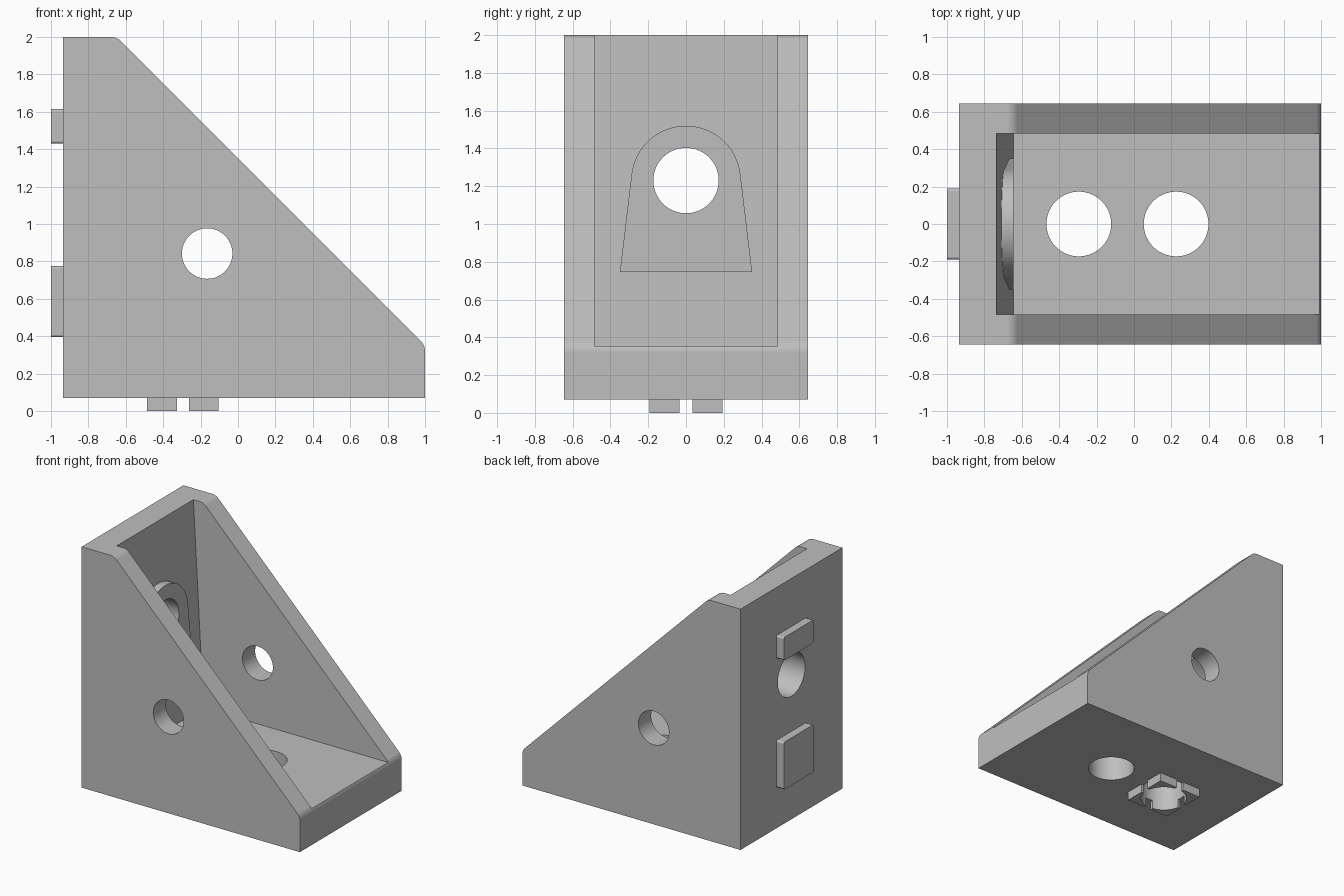
import bpy, bmesh, math

cube = bpy.data.objects.get("Cube")
if cube:
    bpy.data.objects.remove(cube, do_unlink=True)

grey = bpy.data.materials.new("light grey")
grey.use_nodes = True
COLOR = (0.52, 0.52, 0.52, 1)
grey.diffuse_color = COLOR
grey.node_tree.nodes["Principled BSDF"].inputs["Base Color"].default_value = COLOR

# Places a profile point (a, b) at depth d along the given axis
PLACE = {"x": lambda a, b, d: (d, a, b),
         "y": lambda a, b, d: (a, d, b),
         "z": lambda a, b, d: (a, b, d)}


def prism(name, points, axis, low, high):
    """Extrude a closed profile along an axis."""
    bm = bmesh.new()
    ends = [[bm.verts.new(PLACE[axis](a, b, d)) for a, b in points] for d in (low, high)]
    bm.faces.new(ends[0])
    bm.faces.new(ends[1][::-1])
    n = len(points)
    for i in range(n):
        j = (i + 1) % n
        bm.faces.new((ends[0][i], ends[0][j], ends[1][j], ends[1][i]))
    bmesh.ops.recalc_face_normals(bm, faces=bm.faces)
    mesh = bpy.data.meshes.new(name)
    bm.to_mesh(mesh)
    bm.free()
    mesh.materials.append(grey)
    obj = bpy.data.objects.new(name, mesh)
    bpy.context.collection.objects.link(obj)
    return obj


def arc(a, b, radius, start, end, steps):
    angles = [math.radians(start + (end - start) * i / steps) for i in range(steps + 1)]
    return [(a + radius * math.cos(t), b + radius * math.sin(t)) for t in angles]


def rect(a0, a1, b0, b1):
    return [(a0, b0), (a1, b0), (a1, b1), (a0, b1)]


def rod(a, b, radius, axis, low, high):
    return prism("hole_cutter", arc(a, b, radius, 0, 360, 64)[:-1], axis, low, high)


def combine(target, other, operation):
    """Apply a boolean and remove the helper."""
    mod = target.modifiers.new("combine", "BOOLEAN")
    mod.operation = operation
    mod.solver = "EXACT"
    mod.object = other
    bpy.context.view_layer.objects.active = target
    bpy.ops.object.modifier_apply(modifier=mod.name)
    bpy.data.objects.remove(other, do_unlink=True)


def finish(obj):
    bpy.ops.object.select_all(action="DESELECT")
    obj.select_set(True)
    bpy.context.view_layer.objects.active = obj
    bpy.ops.object.shade_smooth_by_angle(angle=math.radians(30))
    mod = obj.modifiers.new("even shading", "WEIGHTED_NORMAL")
    mod.keep_sharp = True


BACK, BASE, FLOOR, WALL = -0.935, 0.07, 0.355, -0.645
PEG_X = -0.295

# Triangular body with rounded ends on the slope
R = 0.08
run = R * math.tan(math.radians(22.5))
side = [(BACK, BASE), (1, BASE)]
side += arc(1 - R, 0.352 - run, R, 0, 45, 6)
side += arc(-0.648 - run, 2 - R, R, 45, 90, 6)
side += [(BACK, 2)]
body = prism("bracket_body", side, "y", -0.645, 0.645)

# Open cavity with a slightly leaning back wall
lean = (-0.735 - WALL) / (2 - FLOOR)
top = 2.3
cavity = [(WALL, FLOOR), (1.3, FLOOR), (1.3, top), (WALL + lean * (top - FLOOR), top)]
combine(body, prism("cavity_cutter", cavity, "y", -0.485, 0.485), "DIFFERENCE")

# Arched screw pad on the inner wall
pad = [(-0.35, 0.745), (0.35, 0.745)] + arc(0, 1.23, 0.29, 7, 173, 40)
combine(body, prism("screw_pad", pad, "x", -0.82, WALL), "UNION")

# Screw holes through the wall, the floor and both sides
combine(body, rod(0, 1.23, 0.173, "x", -1.2, -0.4), "DIFFERENCE")
for x in (PEG_X, 0.225):
    combine(body, rod(x, 0, 0.173, "z", -0.2, 0.5), "DIFFERENCE")
combine(body, rod(-0.165, 0.842, 0.135, "y", -1, 1), "DIFFERENCE")
finish(body)

# Locating tabs on the back
for name, z0, z1 in (("upper_back_tab", 1.43, 1.615), ("lower_back_tab", 0.395, 0.775)):
    r = 0.015
    outline = (arc(0.19 - r, z1 - r, r, 0, 90, 4) + arc(r - 0.19, z1 - r, r, 90, 180, 4)
               + arc(r - 0.19, z0 + r, r, 180, 270, 4) + arc(0.19 - r, z0 + r, r, 270, 360, 4))
    finish(prism(name, outline, "x", -1, BACK))

# Four corner pegs around the rear floor hole
for sx, x_name in ((-1, "rear"), (1, "front")):
    for sy, y_name in ((-1, "right"), (1, "left")):
        xs = sorted((PEG_X + sx * 0.032, PEG_X + sx * 0.192))
        ys = sorted((sy * 0.035, sy * 0.192))
        peg = prism(f"{x_name}_{y_name}_peg", rect(*xs, *ys), "z", 0, BASE)
        combine(peg, rod(PEG_X, 0, 0.173, "z", -0.2, 0.5), "DIFFERENCE")
        finish(peg)
